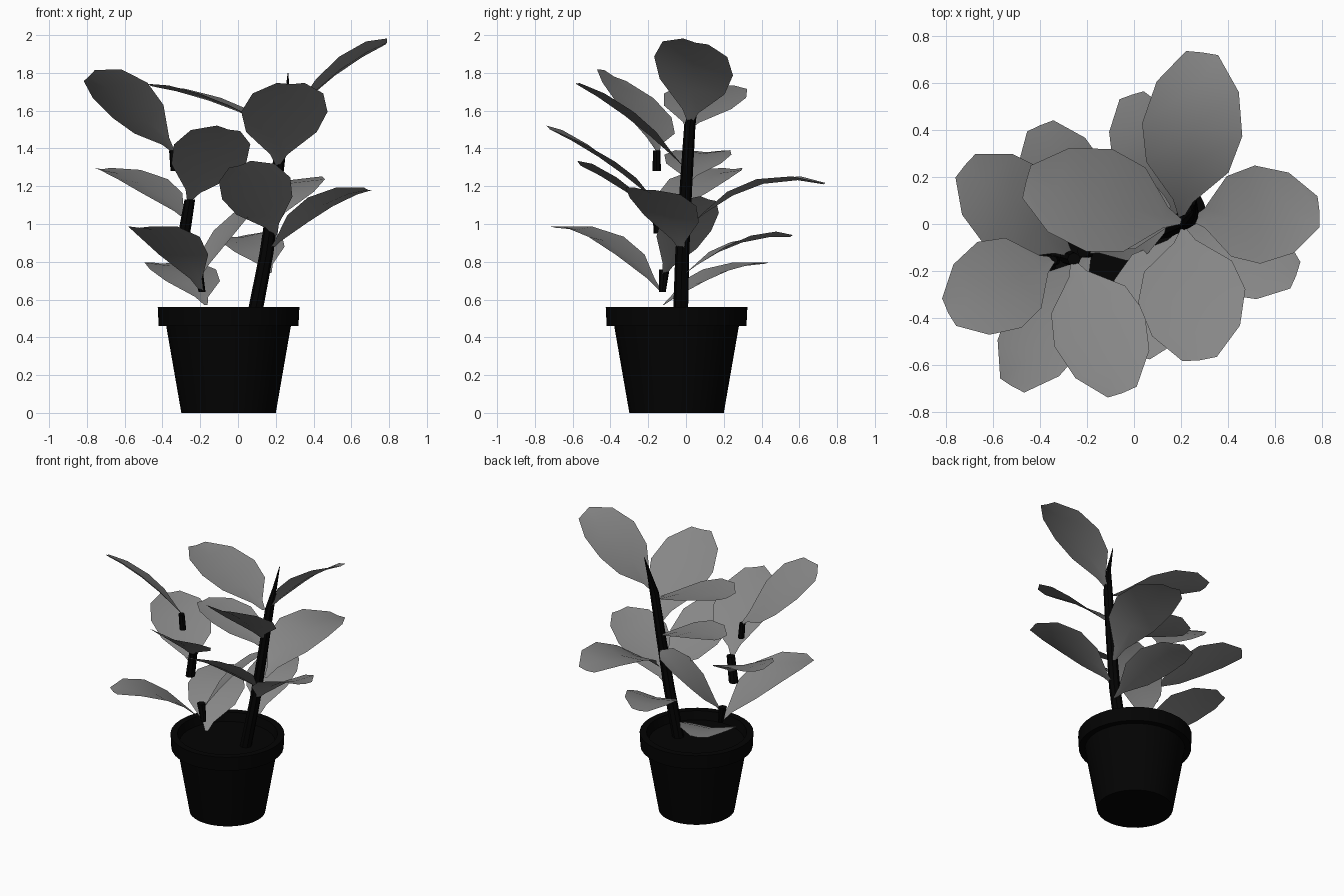
import bpy
import bmesh
import math
from mathutils import Vector

default_cube = bpy.data.objects.get("Cube")
if default_cube:
    bpy.data.objects.remove(default_cube, do_unlink=True)


def make_material(name, value):
    mat = bpy.data.materials.new(name)
    mat.use_nodes = True
    colour = (value, value, value, 1)
    mat.diffuse_color = colour
    mat.node_tree.nodes["Principled BSDF"].inputs["Base Color"].default_value = colour
    return mat


leaf_grey = make_material("leaf grey", 0.24)
pot_black = make_material("pot black", 0.001)


def finish(name, bm, mat, angle):
    mesh = bpy.data.meshes.new(name)
    bm.to_mesh(mesh)
    bm.free()
    mesh.materials.append(mat)
    obj = bpy.data.objects.new(name, mesh)
    bpy.context.collection.objects.link(obj)
    bpy.ops.object.select_all(action="DESELECT")
    obj.select_set(True)
    bpy.context.view_layer.objects.active = obj
    bpy.ops.object.shade_smooth_by_angle(angle=math.radians(angle))


def bridge_rings(bm, rings):
    for low, high in zip(rings, rings[1:]):
        for i in range(len(low)):
            j = (i + 1) % len(low)
            bm.faces.new((low[i], low[j], high[j], high[i]))
    bm.faces.new(rings[0][::-1])
    bm.faces.new(rings[-1])


def ring(bm, centre, radius, sides):
    steps = [math.tau * i / sides for i in range(sides)]
    return [bm.verts.new(Vector(centre) + Vector((math.cos(a), math.sin(a), 0)) * radius)
            for a in steps]


def loft(name, sections, sides, mat):
    """Skin round sections given as (x, y, z, radius)."""
    bm = bmesh.new()
    bridge_rings(bm, [ring(bm, s[:3], s[3], sides) for s in sections])
    finish(name, bm, mat, 35)


# Pot with an overhanging rim, closed inside by the soil
POT_X, POT_Y = -0.05, -0.05
pot_profile = [(0.25, 0), (0.33, 0.46), (0.37, 0.46), (0.375, 0.56), (0.33, 0.56), (0.315, 0.5)]
loft("pot", [(POT_X, POT_Y, z, r) for r, z in pot_profile], 32, pot_black)

# Leaning main stem, and the separate short joints of the side stem
loft("main_stem", [(0.08, -0.03, 0.48, 0.04), (0.15, -0.02, 0.84, 0.037), (0.2, 0, 1.2, 0.033),
                   (0.24, 0.02, 1.52, 0.03), (0.26, 0.05, 1.66, 0.015), (0.265, 0.1, 1.8, 0.002)],
     8, pot_black)
side_joints = {
    "lower": [(-0.19, -0.125, 0.64, 0.018), (-0.215, -0.115, 0.76, 0.028)],
    "middle": [(-0.285, -0.14, 0.95, 0.032), (-0.255, -0.15, 1.13, 0.028)],
    "upper": [(-0.335, -0.155, 1.28, 0.022), (-0.345, -0.155, 1.39, 0.02)],
}
for level, sections in side_joints.items():
    loft(f"side_stem_{level}", sections, 8, pot_black)

# Leaf outline: position along the midrib, share of the half width
OUTLINE = [(0, 0.05), (0.1, 0.2), (0.31, 0.82), (0.54, 1), (0.8, 0.82), (1, 0.32)]


def add_leaf(name, base, tip, width, roll, bow):
    """Arched blade; roll lifts its right-hand edge, bow lifts its middle."""
    base, tip = Vector(base), Vector(tip)
    up = Vector((0, 0, 1))
    side = (tip - base).cross(up).normalized()
    side = (side + up * roll).normalized()
    normal = side.cross(tip - base).normalized()
    bm = bmesh.new()
    rows = []
    for t, share in OUTLINE:
        middle = base.lerp(tip, t) + up * bow * 4 * t * (1 - t)
        half = side * share * width / 2
        cup = normal * share * width * 0.06
        rows.append([bm.verts.new(p) for p in (middle - half + cup, middle, middle + half + cup)])
    for near, far in zip(rows, rows[1:]):
        for i in range(2):
            bm.faces.new((near[i], near[i + 1], far[i + 1], far[i]))
    finish(name, bm, leaf_grey, 60)


# Leaves of the main stem: base, tip, width, roll, bow
main_leaves = [
    ((0.2, 0.01, 1.5), (-0.46, 0.18, 1.73), 0.45, -0.05, 0.03),
    ((0.25, 0.02, 1.53), (0.79, 0.05, 1.96), 0.43, 0.24, 0.055),
    ((0.21, -0.02, 1.31), (0.28, -0.58, 1.74), 0.46, 0, 0.03),
    ((0.2, 0.01, 1.22), (-0.36, 0.11, 1.38), 0.36, 0, 0.04),
    ((0.2, 0.03, 1.0), (0.29, 0.73, 1.21), 0.43, 0, 0.1),
    ((0.2, -0.03, 0.94), (0.01, -0.56, 1.31), 0.4, -0.3, 0.03),
    ((0.16, -0.02, 0.85), (0.69, -0.22, 1.18), 0.38, 0.12, 0.07),
    ((0.17, 0, 0.74), (-0.01, 0.55, 0.93), 0.34, 0.1, 0.06),
]
# Leaves of the side stem
side_leaves = [
    ((-0.34, -0.15, 1.38), (-0.79, -0.38, 1.78), 0.45, -0.45, 0.04),
    ((-0.26, -0.16, 1.12), (-0.05, -0.72, 1.5), 0.42, 0.22, 0.03),
    ((-0.27, -0.13, 1.02), (-0.72, 0.25, 1.29), 0.41, 0, 0.05),
    ((-0.2, -0.12, 0.72), (0.13, 0.12, 1.13), 0.33, 0.25, 0.05),
    ((-0.19, -0.13, 0.64), (-0.52, -0.69, 0.98), 0.37, 0, 0.09),
    ((-0.17, -0.12, 0.57), (-0.4, 0.42, 0.79), 0.38, 0, 0.05),
]
for stem, leaves in (("main", main_leaves), ("side", side_leaves)):
    for number, leaf in enumerate(leaves, 1):
        add_leaf(f"{stem}_leaf_{number}", *leaf)
